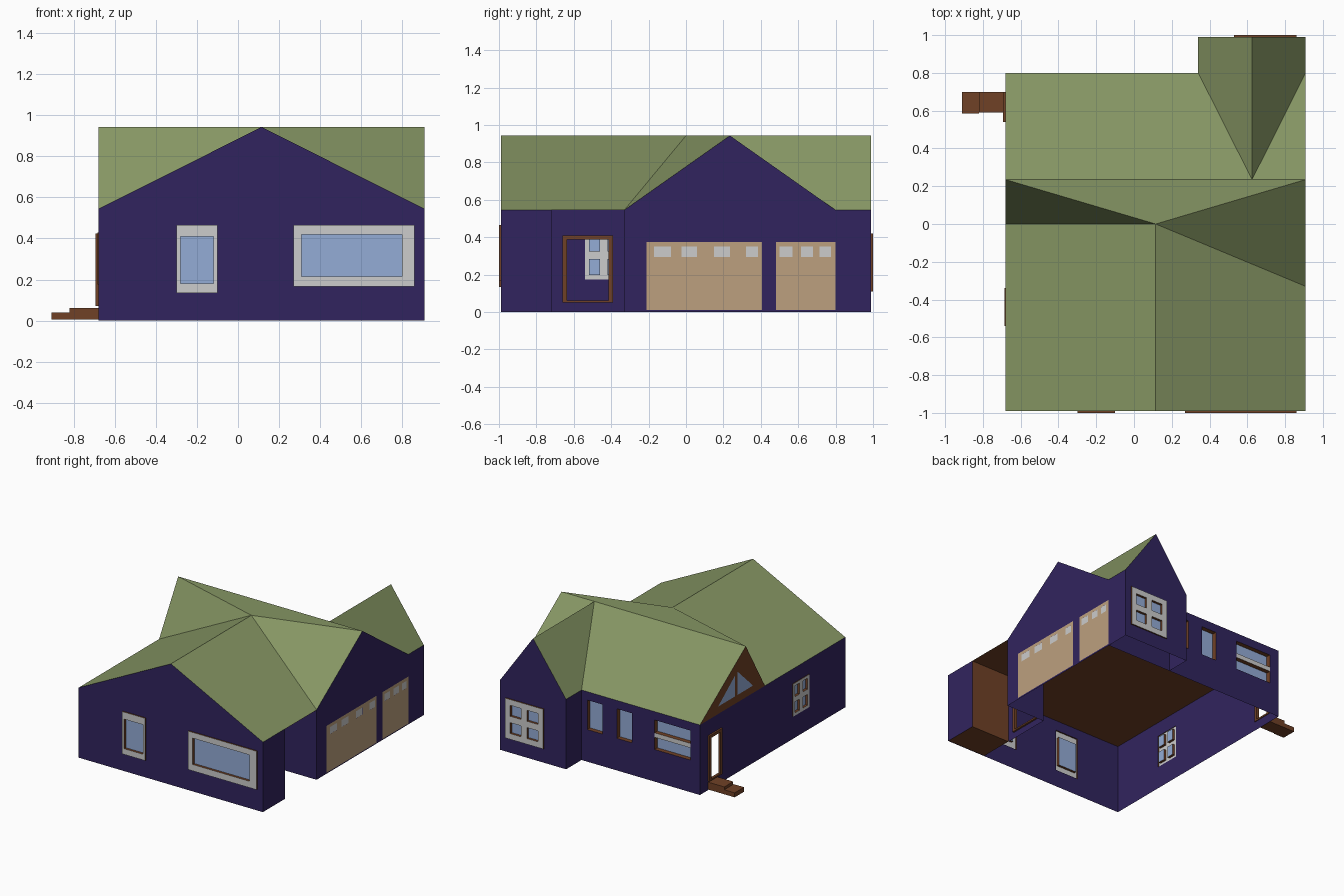
import bpy, bmesh
from mathutils import Vector

if "Cube" in bpy.data.objects:
    bpy.data.objects.remove(bpy.data.objects["Cube"])


def mat(name, r, g, b):
    lin = [((c / 255 + 0.055) / 1.055) ** 2.4 for c in (r, g, b)]
    m = bpy.data.materials.new(name)
    m.diffuse_color = (*lin, 1)
    m.use_nodes = True
    m.node_tree.nodes["Principled BSDF"].inputs["Base Color"].default_value = m.diffuse_color
    return m


WALL = mat("purple_wall", 49, 36, 94)
ROOF = mat("green_roof", 133, 149, 99)
BROWN = mat("brown_wood", 112, 65, 38)
TAN = mat("tan_door", 188, 160, 127)
WHITE = mat("pale_frame", 204, 204, 204)
GLASS = mat("blue_glass", 148, 172, 214)

# Main dimensions
XL, XR, YF, YB, YW = -0.68, 0.908, -0.99, 0.80, 0.99
EAVE, TOP = 0.545, 0.943
XM, YM, XW0, XWM = 0.115, 0.235, 0.34, 0.625
REC_X, REC_Y0, REC_Y1 = 0.57, -0.72, -0.33

# Vertical planes: (axis, position, outward sign)
FRONT, BACK, WING = ("y", YF, -1), ("y", YB, 1), ("y", YW, 1)
LEFT, RIGHT, ENTRY = ("x", XL, -1), ("x", XR, 1), ("x", REC_X, 1)


def at(plane, u, v, o=0.0):
    axis, pos, s = plane
    return (pos + s * o, u, v) if axis == "x" else (u, pos + s * o, v)


def outward(plane):
    return Vector((plane[2], 0, 0)) if plane[0] == "x" else Vector((0, plane[2], 0))


def build(name, polys, mats):
    """polys: list of (points, material index, facing direction or None)"""
    bm = bmesh.new()
    for pts, mi, facing in polys:
        f = bm.faces.new([bm.verts.new(p) for p in pts])
        f.material_index = mi
        f.normal_update()
        if facing is not None and f.normal.dot(facing) < 0:
            f.normal_flip()
    bmesh.ops.remove_doubles(bm, verts=bm.verts, dist=1e-5)
    me = bpy.data.meshes.new(name)
    bm.to_mesh(me)
    bm.free()
    for m in mats:
        me.materials.append(m)
    ob = bpy.data.objects.new(name, me)
    bpy.context.collection.objects.link(ob)
    return ob


def sheet(plane, rect, holes=(), o=0.0, mi=0):
    """Flat rectangle (u0, u1, v0, v1) with rectangular holes."""
    us = sorted({rect[0], rect[1], *[h[i] for h in holes for i in (0, 1)]})
    vs = sorted({rect[2], rect[3], *[h[i] for h in holes for i in (2, 3)]})
    out = []
    for a, b in zip(us, us[1:]):
        for c, d in zip(vs, vs[1:]):
            mu, mv = (a + b) / 2, (c + d) / 2
            if any(h[0] < mu < h[1] and h[2] < mv < h[3] for h in holes):
                continue
            out.append(([at(plane, *p, o) for p in ((a, c), (b, c), (b, d), (a, d))],
                        mi, outward(plane)))
    return out


def tunnel(plane, r, o0, o1, mi):
    """Four side strips of a rectangle between two offsets."""
    c = [(r[0], r[2]), (r[1], r[2]), (r[1], r[3]), (r[0], r[3])]
    return [([at(plane, *p, o0), at(plane, *q, o0), at(plane, *q, o1), at(plane, *p, o1)],
             mi, None) for p, q in zip(c, c[1:] + c[:1])]


def window(name, plane, rect, panes, proud=0.01, depth=0.02):
    """Pale frame, brown edges and reveals, recessed glass."""
    polys = sheet(plane, rect, panes, proud, 0) + tunnel(plane, rect, proud, 0, 1)
    for p in panes:
        polys += tunnel(plane, p, proud, proud - depth, 1)
        polys += sheet(plane, p, (), proud - depth, 2)
    build(name, polys, [WHITE, BROWN, GLASS])


def four_panes(r, border, bar):
    um, vm = (r[0] + r[1]) / 2, (r[2] + r[3]) / 2
    return [(a, b, c, d)
            for a, b in ((r[0] + border, um - bar), (um + bar, r[1] - border))
            for c, d in ((r[2] + border, vm - bar), (vm + bar, r[3] - border))]


def box(name, x0, x1, y0, y1, z0, z1, m):
    p = ("y", y0, -1)
    polys = sheet(p, (x0, x1, z0, z1)) + sheet(("y", y1, 1), (x0, x1, z0, z1))
    polys += tunnel(p, (x0, x1, z0, z1), 0, -(y1 - y0), 0)
    ob = build(name, polys, [m])
    bm = bmesh.new()
    bm.from_mesh(ob.data)
    bmesh.ops.recalc_face_normals(bm, faces=bm.faces)
    bm.to_mesh(ob.data)
    bm.free()


# Openings
front_small, front_big = (-0.30, -0.10, 0.135, 0.465), (0.27, 0.86, 0.165, 0.465)
left_win, wing_win = (-0.54, -0.34, 0.175, 0.43), (0.53, 0.86, 0.11, 0.42)
back_wins = [(0.16, 0.29, 0.25, 0.48), (-0.095, 0.035, 0.25, 0.48), (-0.60, -0.29, 0.25, 0.48)]
side_door, entry_door = (0.54, 0.70, 0.07, 0.425), (-0.66, -0.39, 0.05, 0.41)

# Walls, with gable tops
up = Vector((0, 0, 1))
walls = sheet(FRONT, (XL, XR, 0, EAVE), [front_small, front_big])
walls += sheet(BACK, (XL, XR, 0, EAVE), back_wins)
walls += sheet(WING, (XW0, XR, 0, EAVE), [wing_win])
walls += sheet(LEFT, (YF, YB, 0, EAVE), [left_win, side_door])
walls += sheet(RIGHT, (YF, REC_Y0, 0, EAVE)) + sheet(RIGHT, (REC_Y1, YW, 0, EAVE))
walls += sheet(ENTRY, (REC_Y0, REC_Y1, 0, EAVE), [entry_door])
walls += sheet(("y", REC_Y1, -1), (REC_X, XR, 0, EAVE))
walls += sheet(("x", XW0, -1), (YB, YW, 0, EAVE))
for plane, a, m, b in ((FRONT, XL, XM, XR), (WING, XW0, XWM, XR), (RIGHT, REC_Y1, YM, YB)):
    walls.append(([at(plane, a, EAVE), at(plane, b, EAVE), at(plane, m, TOP)], 0, outward(plane)))
build("walls", walls, [WALL])

# Entry side wall, front room floor and ceiling
build("entry_side_wall", sheet(("y", REC_Y0, 1), (REC_X, XR, 0, EAVE)), [BROWN])


def flat(x0, x1, y0, y1, z):
    return ([(x0, y0, z), (x1, y0, z), (x1, y1, z), (x0, y1, z)], 0, -up)


build("front_room_floor", [flat(REC_X, XR, YF, REC_Y0, 0.003)], [BROWN])
build("ceiling", [flat(XL, XR, YF, YB, EAVE - 0.002),
                  flat(XW0, XR, YB, YW, EAVE - 0.002)], [BROWN])

# Roof: front gable, cross gable and back wing meeting in valleys
apex, wing_apex = (XM, 0, TOP), (XWM, YM, TOP)
ridge_l, ridge_r = (XL, YM, TOP), (XR, YM, TOP)
left_valley, right_valley = (XL, 0, EAVE), (XR, REC_Y1, EAVE)
ridge_f, wing_end = (XM, YF, TOP), (XWM, YW, TOP)
slopes = [
    [(XL, YF, EAVE), ridge_f, apex, left_valley],
    [(XR, YF, EAVE), ridge_f, apex, right_valley],
    [left_valley, apex, ridge_l],
    [right_valley, apex, ridge_r],
    [ridge_l, apex, ridge_r],
    [ridge_l, ridge_r, (XR, YB, EAVE), (XL, YB, EAVE)],
    [wing_apex, wing_end, (XW0, YW, EAVE), (XW0, YB, EAVE)],
    [wing_apex, wing_end, (XR, YW, EAVE), (XR, YB, EAVE)],
]
build("roof", [(s, 0, up) for s in slopes], [ROOF])

# Wooden left gable with two triangular panes
build("left_gable", [([left_valley, ridge_l, (XL, YB, EAVE)], 0, outward(LEFT))], [BROWN])
for name, tri in (("gable_pane_back", ((0.58, 0.605), (0.375, 0.605), (0.375, 0.765))),
                  ("gable_pane_front", ((0.34, 0.605), (0.34, 0.785), (0.15, 0.605)))):
    build(name, [([at(LEFT, u, v, 0.003) for u, v in tri], 0, outward(LEFT))], [GLASS])

# Windows
window("front_small_window", FRONT, front_small, [(-0.28, -0.12, 0.18, 0.41)])
window("front_large_window", FRONT, front_big, [(0.31, 0.80, 0.215, 0.42)])
window("wing_window", WING, wing_win, four_panes(wing_win, 0.045, 0.025))
window("left_window", LEFT, left_win, four_panes(left_win, 0.022, 0.02), 0.005)
for i, r in enumerate(back_wins):
    panes = [r]
    if i == 2:
        panes = [(r[0], r[1], r[2], 0.345), (r[0], r[1], 0.38, r[3])]
    window("back_window_%d" % (i + 1), BACK, r, panes, 0.0, 0.035)

# Door frames around open doorways
for name, plane, r in (("side_door_frame", LEFT, side_door), ("entry_door_frame", ENTRY, entry_door)):
    inner = (r[0] + 0.025, r[1] - 0.025, r[2] + 0.012, r[3] - 0.022)
    polys = sheet(plane, r, [inner], 0.014) + sheet(plane, r, [inner], -0.006)
    polys += tunnel(plane, r, 0.014, -0.006, 0) + tunnel(plane, inner, 0.014, -0.006, 0)
    build(name, polys, [BROWN])

# Garage doors with rows of small panes
for name, r, panes in (
        ("garage_door_wide", (-0.21, 0.405, 0.01, 0.375),
         ((-0.17, -0.08), (-0.025, 0.06), (0.15, 0.235), (0.32, 0.385))),
        ("garage_door_narrow", (0.48, 0.80, 0.01, 0.375),
         ((0.50, 0.57), (0.615, 0.68), (0.715, 0.775)))):
    holes = [(a, b, 0.295, 0.35) for a, b in panes]
    polys = sheet(RIGHT, r, holes, 0.003, 0)
    for h in holes:
        polys += sheet(RIGHT, h, (), 0.002, 1)
    build(name, polys, [TAN, WHITE])

# Side steps
box("lower_step", -0.91, -0.82, 0.585, 0.70, 0.005, 0.04, BROWN)
box("upper_step", -0.82, XL, 0.59, 0.70, 0.005, 0.062, BROWN)
